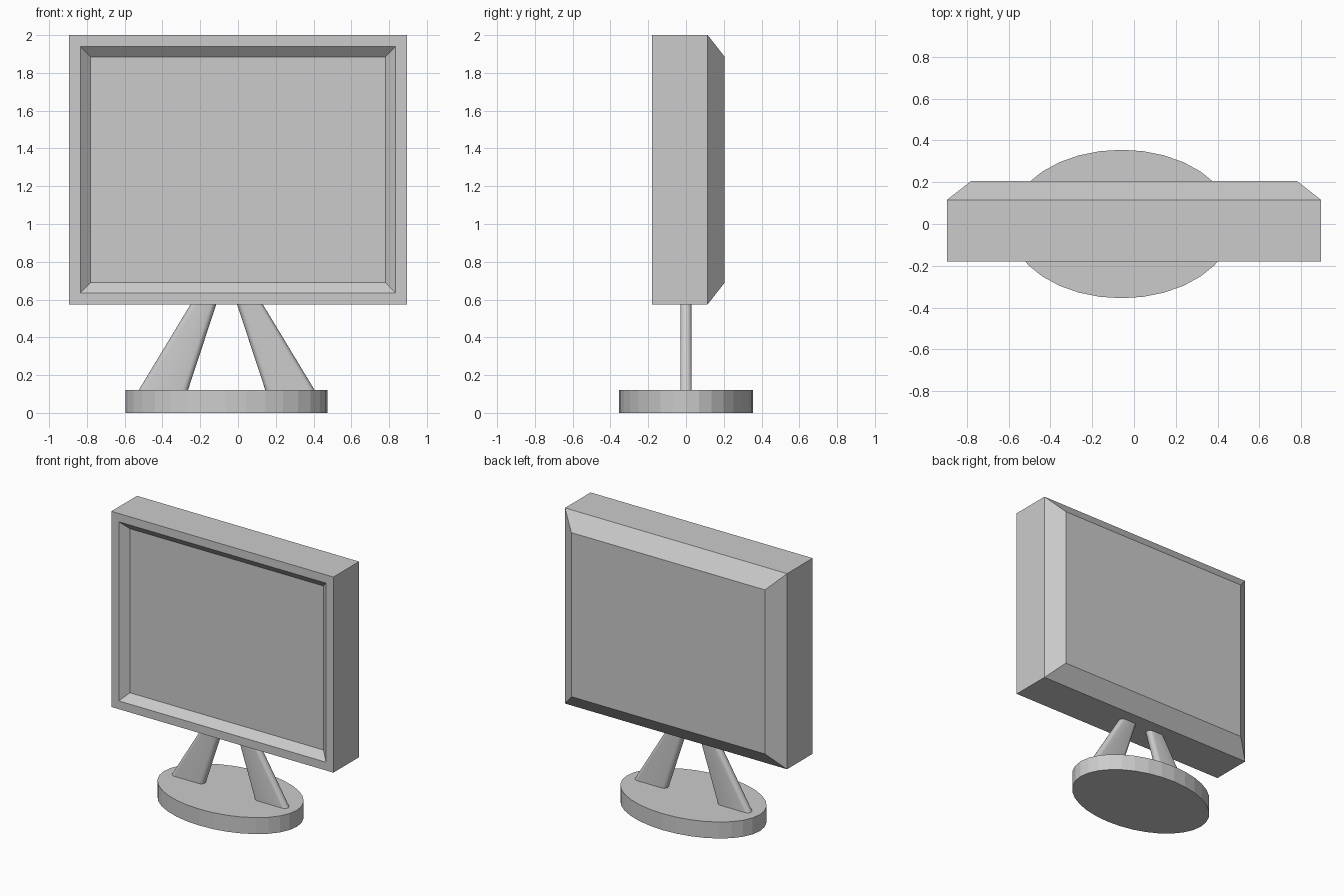
import bpy, bmesh, math

cube = bpy.data.objects.get("Cube")
if cube:
    bpy.data.objects.remove(cube, do_unlink=True)

grey = bpy.data.materials.new("light grey")
grey.use_nodes = True
COLOUR = (0.6, 0.6, 0.6, 1)
grey.diffuse_color = COLOUR
grey.node_tree.nodes["Principled BSDF"].inputs["Base Color"].default_value = COLOUR

STAND_X = -0.06      # the stand sits slightly off centre


def loft(name, rings):
    """Skin a closed solid through rings of equal point count."""
    bm = bmesh.new()
    loops = [[bm.verts.new(p) for p in ring] for ring in rings]
    n = len(loops[0])
    for a, b in zip(loops, loops[1:]):
        for i in range(n):
            j = (i + 1) % n
            bm.faces.new((a[i], a[j], b[j], b[i]))
    bm.faces.new(loops[0][::-1])
    bm.faces.new(loops[-1])
    bmesh.ops.recalc_face_normals(bm, faces=bm.faces)
    mesh = bpy.data.meshes.new(name)
    bm.to_mesh(mesh)
    bm.free()
    mesh.materials.append(grey)
    obj = bpy.data.objects.new(name, mesh)
    bpy.context.collection.objects.link(obj)
    return obj


def rectangle(inset, y):
    x, low, high = 0.895 - inset, 0.575 + inset, 2.0 - inset
    return [(-x, y, low), (x, y, low), (x, y, high), (-x, y, high)]


def stadium(inner, outer, z, side, r=0.03, steps=8):
    """Flat bar section with round ends, measured outward from the stand centre."""
    points = []
    for centre, start in ((outer - r, -90), (inner + r, 90)):
        for k in range(steps + 1):
            a = math.radians(start + 180 * k / steps)
            points.append((STAND_X + side * (centre + r * math.cos(a)), r * math.sin(a), z))
    return points


# Display: sunken front panel, square bezel and bevelled back
loft("screen_housing", [
    rectangle(0.115, -0.13),
    rectangle(0.06, -0.18),
    rectangle(0, -0.18),
    rectangle(0, 0.115),
    rectangle(0.115, 0.205),
])

# Oval foot
oval = [(STAND_X + 0.535 * math.cos(a), 0.355 * math.sin(a))
        for a in (math.tau * i / 32 for i in range(32))]
loft("stand_base", [[(x, y, z) for x, y in oval] for z in (0, 0.12)])

# Two splayed, tapering legs
for name, side in (("left_leg", 1), ("right_leg", -1)):
    leg = loft(name, [stadium(0.205, 0.466, 0.12, side),
                      stadium(0.055, 0.191, 0.575, side)])
    bpy.ops.object.select_all(action="DESELECT")
    leg.select_set(True)
    bpy.context.view_layer.objects.active = leg
    bpy.ops.object.shade_smooth_by_angle(angle=math.radians(40))
